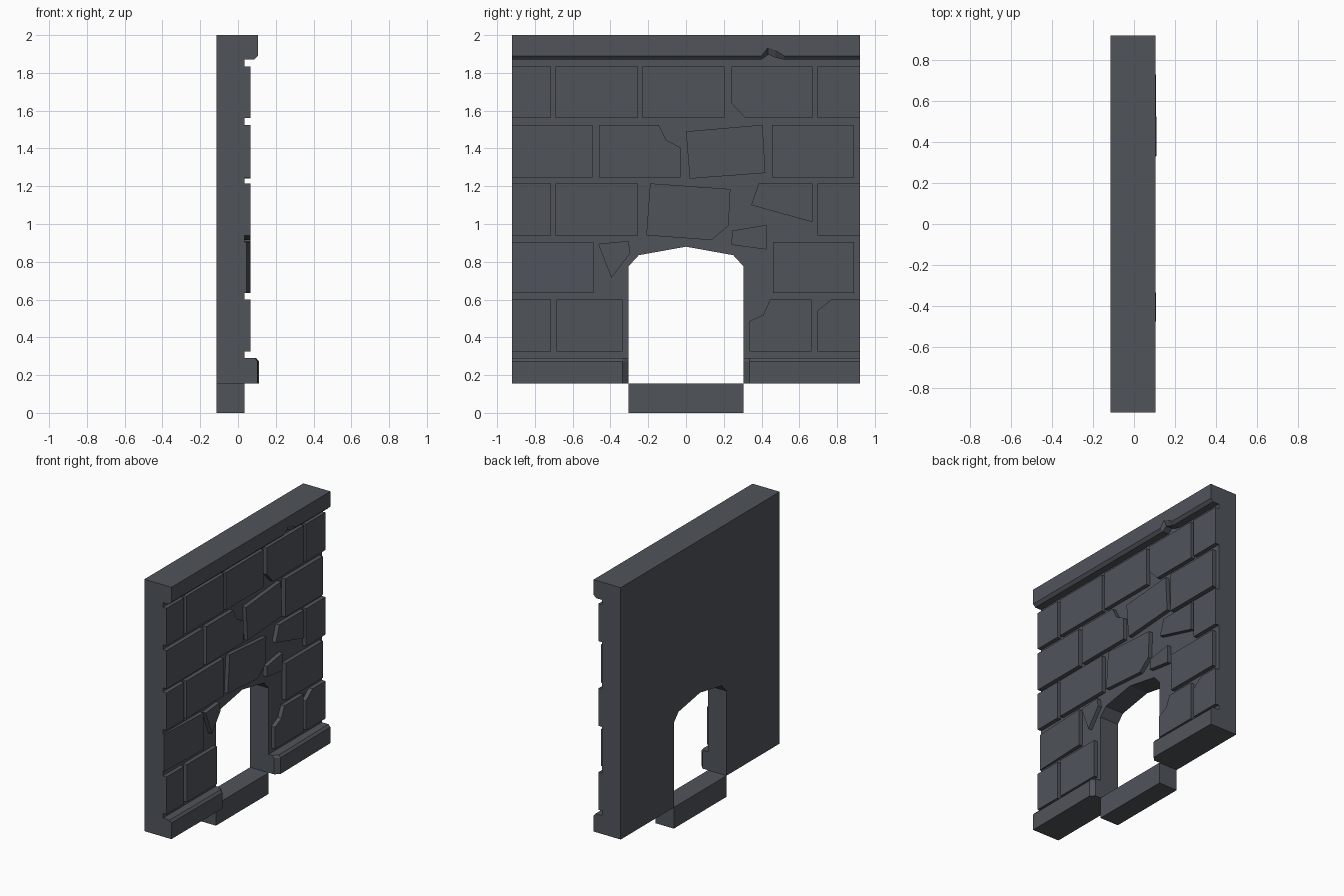
import bpy, bmesh

cube = bpy.data.objects.get("Cube")
if cube:
    bpy.data.objects.remove(cube, do_unlink=True)

# One slate colour for all masonry
slate = bpy.data.materials.new("slate_grey")
slate.use_nodes = True
colour = (0.08, 0.09, 0.105, 1)
slate.diffuse_color = colour
slate.node_tree.nodes["Principled BSDF"].inputs["Base Color"].default_value = colour

BACK, FACE, STONE = -0.115, 0.035, 0.065   # depths along x
EDGE, DOOR, FLOOR, TOP = 0.92, 0.305, 0.155, 2.0


def loft(name, sections):
    """Skin a row of matching closed sections and cap both ends."""
    bm = bmesh.new()
    rings = [[bm.verts.new(point) for point in section] for section in sections]
    count = len(rings[0])
    for near, far in zip(rings, rings[1:]):
        for i in range(count):
            j = (i + 1) % count
            bm.faces.new((near[i], near[j], far[j], far[i]))
    bm.faces.new(rings[0])
    bm.faces.new(rings[-1])
    bmesh.ops.recalc_face_normals(bm, faces=bm.faces)
    mesh = bpy.data.meshes.new(name)
    bm.to_mesh(mesh)
    bm.free()
    mesh.materials.append(slate)
    obj = bpy.data.objects.new(name, mesh)
    bpy.context.collection.objects.link(obj)
    return obj


def prism(name, outline, back, front):
    """Extrude a (y, z) outline along x; front is a depth or a function of y."""
    depth = front if callable(front) else lambda y: front
    return loft(name, [[(back, y, z) for y, z in outline],
                       [(depth(y), y, z) for y, z in outline]])


def box(left, right, low, high):
    return [(left, low), (right, low), (right, high), (left, high)]


# Wall slab with the arched doorway
half_arch = [(DOOR, FLOOR), (DOOR, 0.775), (0.25, 0.835)]
arch = [(-y, z) for y, z in half_arch] + [(0, 0.88)] + half_arch[::-1]
prism("wall_slab", [(-EDGE, FLOOR)] + arch
      + [(EDGE, FLOOR), (EDGE, TOP), (-EDGE, TOP)], BACK, FACE)

# Sunken door sill
prism("door_sill", box(-DOOR, DOOR, 0, FLOOR), BACK, FACE)

# Whole stones, laid out course by course from the top
courses = [
    (1.56, 1.835, [(-EDGE, -0.715), (-0.69, -0.255), (-0.23, 0.205), (0.695, EDGE)]),
    (1.245, 1.525, [(-EDGE, -0.495), (0.455, 0.89)]),
    (0.94, 1.215, [(-EDGE, -0.715), (-0.69, -0.255), (0.695, EDGE)]),
    (0.635, 0.905, [(0.46, 0.89)]),
    (0.325, 0.6, [(-EDGE, -0.715), (-0.685, -0.335)]),
]
for row, (low, high, spans) in enumerate(courses):
    for left, right in spans:
        prism(f"stone_course_{row + 1}", box(left, right, low, high), FACE, STONE)

# Stone that leans into the wall at its outer end
prism("leaning_stone", box(-EDGE, -0.49, 0.635, 0.905), FACE,
      lambda y: 0.046 + (y + EDGE) * 0.045)

# Chipped, tilted and broken stones
odd_stones = {
    "chipped_stone_upper": [(0.24, 1.835), (0.67, 1.835), (0.67, 1.56),
                            (0.315, 1.56), (0.24, 1.64)],
    "chipped_stone_middle": [(-0.46, 1.525), (-0.145, 1.525), (-0.105, 1.445),
                             (-0.03, 1.405), (-0.03, 1.245), (-0.46, 1.245)],
    "tilted_stone": [(0, 1.49), (0.405, 1.525), (0.42, 1.27), (0.02, 1.24)],
    "keystone": [(-0.19, 1.215), (0.235, 1.185), (0.225, 0.99),
                 (0.135, 0.915), (-0.21, 0.94)],
    "broken_stone": [(0.385, 1.215), (0.67, 1.215), (0.67, 1.01), (0.345, 1.1)],
    "small_fragment": [(0.245, 0.965), (0.425, 0.995), (0.425, 0.865), (0.24, 0.89)],
    "wedge_fragment": [(-0.465, 0.895), (-0.305, 0.91), (-0.295, 0.845), (-0.395, 0.715)],
    "chipped_stone_door": [(0.335, 0.325), (0.335, 0.485), (0.41, 0.52),
                           (0.445, 0.6), (0.665, 0.6), (0.665, 0.325)],
    "chipped_stone_edge": [(0.695, 0.325), (0.695, 0.54), (0.77, 0.6),
                           (EDGE, 0.6), (EDGE, 0.325)],
}
for name, outline in odd_stones.items():
    prism(name, outline, FACE, STONE)


# Top ledge with a chamfered lower edge and a chip
def cornice_section(y, under, lip):
    return [(FACE, y, TOP), (0.105, y, TOP), (0.105, y, lip),
            (0.085, y, under), (FACE, y, under)]


chip = [(-EDGE, 1.87, 1.89), (0.4, 1.87, 1.89), (0.435, 1.897, 1.935),
        (0.475, 1.88, 1.918), (0.52, 1.87, 1.89), (EDGE, 1.87, 1.89)]
loft("top_ledge", [cornice_section(*station) for station in chip])


# Base ledges either side of the door, chamfered on top and at the door end
def plinth_section(y, reach):
    return [(FACE, y, FLOOR), (reach, y, FLOOR), (reach, y, 0.273),
            (reach - 0.015, y, 0.29), (FACE, y, 0.29)]


for name, side, swell in (("base_ledge_right", -1, 0.107), ("base_ledge_left", 1, 0.111)):
    loft(name, [plinth_section(side * EDGE, 0.104),
                plinth_section(side * 0.335, swell),
                plinth_section(side * DOOR, 0.08)])
